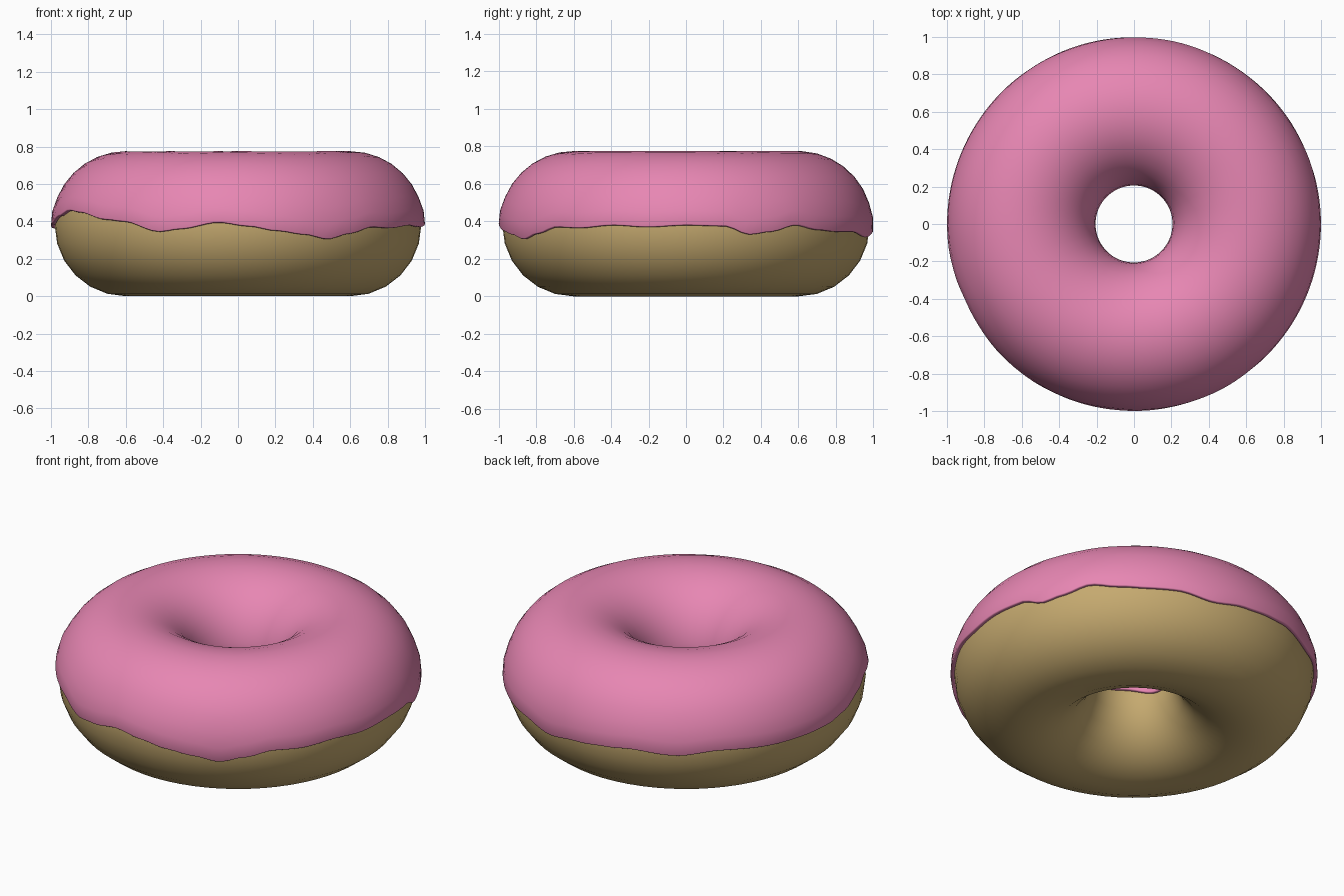
import bpy, bmesh, math

if "Cube" in bpy.data.objects:
    bpy.data.objects.remove(bpy.data.objects["Cube"])

R, CZ = 0.6, 0.38          # ring radius and centre height
DOUGH, ICING = 0.38, 0.395  # tube radii


def paint(ob, name, colour):
    m = bpy.data.materials.new(name)
    m.diffuse_color = colour
    m.use_nodes = True
    m.node_tree.nodes["Principled BSDF"].inputs["Base Color"].default_value = m.diffuse_color
    ob.data.materials.append(m)
    for p in ob.data.polygons:
        p.use_smooth = True


# Dough ring
bpy.ops.mesh.primitive_torus_add(major_segments=64, minor_segments=24, major_radius=R,
                                 minor_radius=DOUGH, location=(0, 0, CZ))
dough = bpy.context.object
dough.name = "dough"
paint(dough, "baked_dough", (0.56, 0.40, 0.16, 1))

# Wavy lower edge of the icing: angle in degrees, height
DRIPS = [(0, .38), (12, .375), (20, .33), (27, .345), (36, .38), (45, .355), (54, .345),
         (64, .345), (76, .315), (88, .34), (100, .355), (107, .365), (122, .345),
         (135, .37), (154, .357), (167, .36), (176, .365), (184, .385), (196, .43),
         (204, .46), (211, .45), (225, .41), (232, .40), (245, .345), (252, .36),
         (264, .395), (273, .375), (282, .35), (291, .33), (299, .305), (307, .335),
         (316, .37), (325, .365), (337, .38), (348, .37), (360, .38)]


def drip_height(deg):
    for (a, za), (b, zb) in zip(DRIPS, DRIPS[1:]):
        if a <= deg <= b:
            t = (deg - a) / (b - a)
            return za + (zb - za) * t * t * (3 - 2 * t)


# Icing shell swept round the ring from outer edge over the top to inner edge
N, M = 144, 16
bm = bmesh.new()
rows = []
for i in range(N):
    a = math.tau * i / N
    lo = math.asin((drip_height(360 * i / N) - CZ) / ICING)
    hi = math.pi - 0.025 * math.sin(3 * a + 1) - 0.02 * math.sin(5 * a)
    row = []
    for j in range(M + 1):
        p = lo + (hi - lo) * j / M
        r = ICING + (0.005 if j < 2 else 0)  # thicker lip at the outer edge
        d = R + r * math.cos(p)
        row.append(bm.verts.new((d * math.cos(a), d * math.sin(a), CZ + r * math.sin(p))))
    rows.append(row)
for i in range(N):
    u, v = rows[i], rows[(i + 1) % N]
    for j in range(M):
        bm.faces.new((u[j], v[j], v[j + 1], u[j + 1]))
bmesh.ops.recalc_face_normals(bm, faces=bm.faces)
if sum(f.normal.z for f in bm.faces) < 0:
    bmesh.ops.reverse_faces(bm, faces=bm.faces)
mesh = bpy.data.meshes.new("icing")
bm.to_mesh(mesh)
bm.free()
icing = bpy.data.objects.new("icing", mesh)
bpy.context.collection.objects.link(icing)
paint(icing, "pink_icing", (0.80, 0.24, 0.45, 1))

# Thickness with a small rounded rim
solid = icing.modifiers.new("thickness", 'SOLIDIFY')
solid.thickness = 0.022
solid.offset = -1
bev = icing.modifiers.new("rim", 'BEVEL')
bev.width = 0.006
bev.segments = 2
bev.limit_method = 'ANGLE'
bev.angle_limit = math.radians(50)
